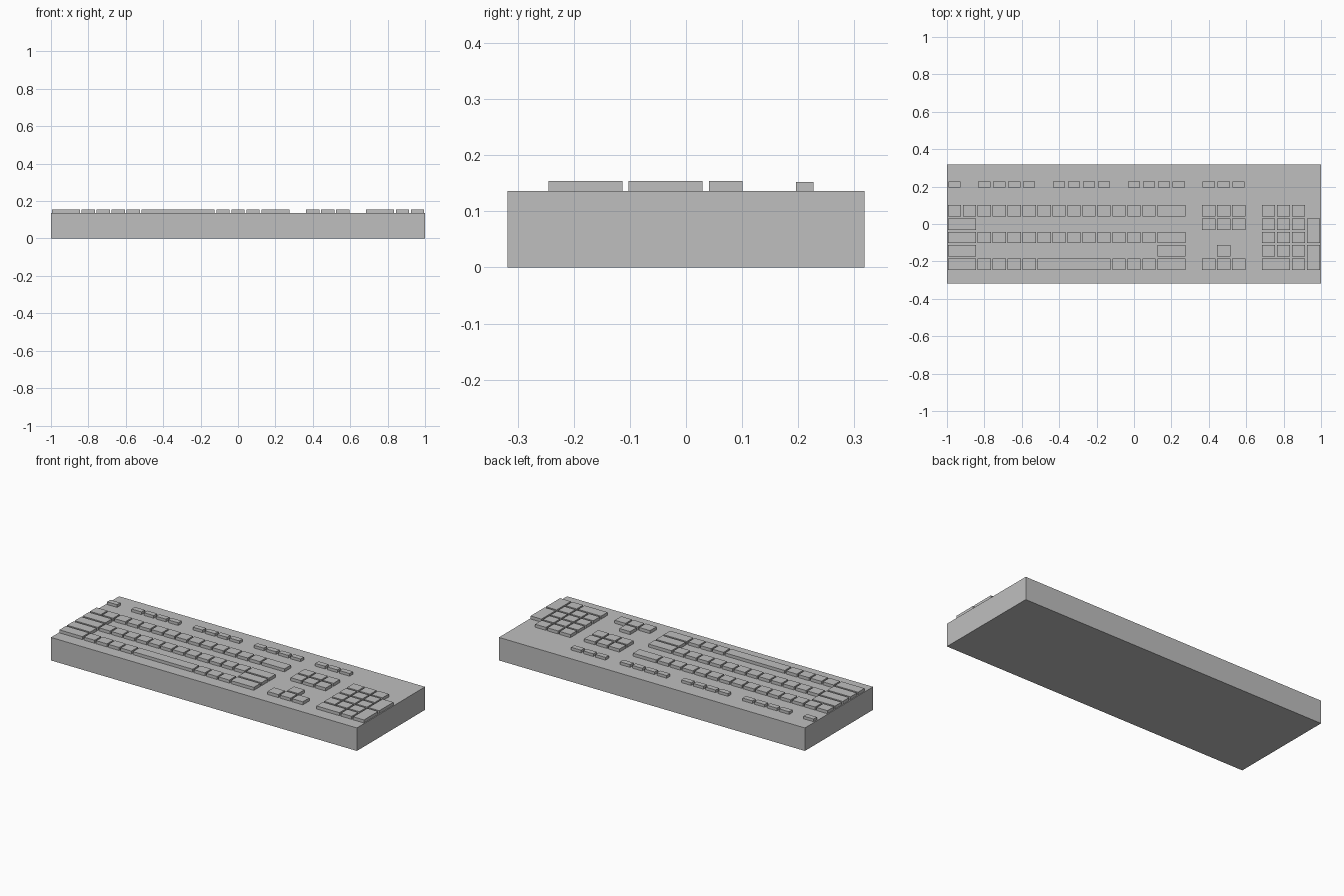
import bpy, bmesh
from mathutils import Matrix

if "Cube" in bpy.data.objects:
    bpy.data.objects.remove(bpy.data.objects["Cube"])

PX, PY = 0.08, 0.0714      # key grid pitch
Y0 = -0.245                # front edge of the bottom row
KEY_D = 0.0605             # key depth
BODY_Z = 0.136

grey = bpy.data.materials.new("light_grey")
grey.diffuse_color = (0.522, 0.522, 0.522, 1)
grey.use_nodes = True
grey.node_tree.nodes["Principled BSDF"].inputs["Base Color"].default_value = grey.diffuse_color


def boxes(name, items):
    """One object made of boxes given as (x0, x1, y0, y1, z0, z1)."""
    bm = bmesh.new()
    for x0, x1, y0, y1, z0, z1 in items:
        m = Matrix.Translation(((x0 + x1) / 2, (y0 + y1) / 2, (z0 + z1) / 2))
        m = m @ Matrix.Diagonal((x1 - x0, y1 - y0, z1 - z0, 1))
        bmesh.ops.create_cube(bm, size=1, matrix=m)
    me = bpy.data.meshes.new(name)
    bm.to_mesh(me)
    bm.free()
    me.materials.append(grey)
    bpy.context.collection.objects.link(bpy.data.objects.new(name, me))


def key(col, row, w=1, h=1):
    """Key cap on the grid, w columns wide and h rows deep."""
    x, y = -1 + col * PX, Y0 + row * PY
    return (x + 0.0045, x + w * PX - 0.005,
            y, y + (h - 1) * PY + KEY_D, BODY_Z, 0.154)


def small_key(col):
    """Small key of the function row."""
    x = -1 + col * PX
    return (x + 0.007, x + 0.072, 0.196, 0.227, BODY_Z, 0.152)


# Case
boxes("keyboard_case", [(-1, 1, -0.318, 0.318, 0, BODY_Z)])

# Function row: escape key and four groups
function_cols = [0, *range(2, 6), *range(7, 11), *range(12, 16), *range(17, 20)]
boxes("function_keys", [small_key(c) for c in function_cols])

# Main block
boxes("number_row", [key(c, 4) for c in range(14)] + [key(14, 4, 2)])
boxes("letter_row", [key(0, 2, 2), key(14, 2, 2)] + [key(c, 2) for c in range(2, 14)])
boxes("side_keys", [key(0, 3, 2), key(0, 1, 2), key(14, 1, 2)])
boxes("bottom_row", [key(0, 0, 2), key(14, 0, 2)]
      + [key(c, 0) for c in (2, 3, 4, 5, 11, 12, 13)])
boxes("space_bar", [key(6, 0, 5)])

# Navigation and arrow keys
boxes("navigation_keys", [key(c, r) for c in range(17, 20) for r in (3, 4)])
boxes("arrow_keys", [key(c, 0) for c in range(17, 20)] + [key(18, 1)])

# Number pad with two tall keys and one wide key
boxes("number_pad", [key(c, r) for c in range(21, 24) for r in range(1, 5)]
      + [key(21, 0, 2), key(23, 0), key(24, 0, 1, 2), key(24, 2, 1, 2)])
